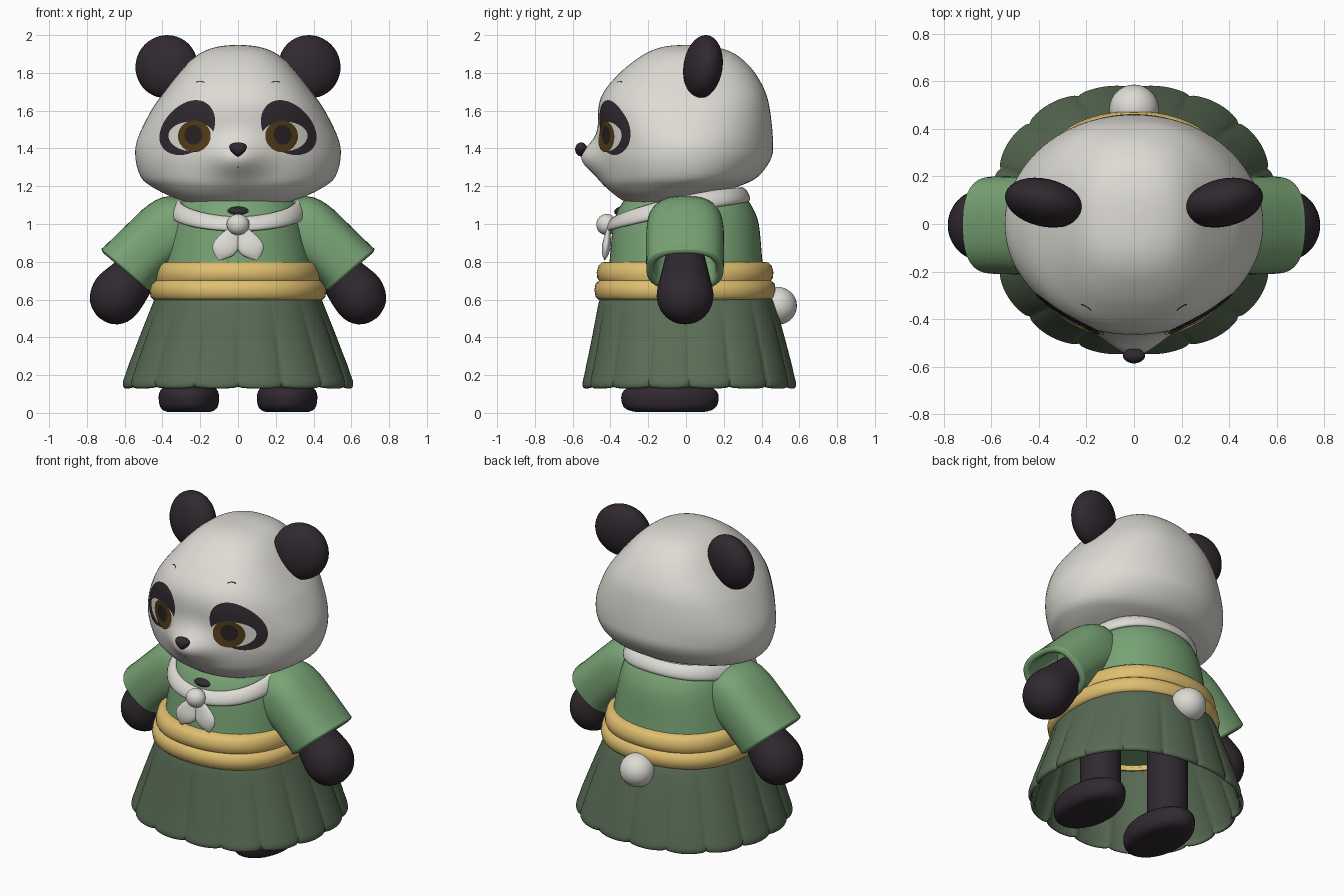
import bpy, bmesh, math
from mathutils import Vector
from mathutils.bvhtree import BVHTree

if "Cube" in bpy.data.objects:
    bpy.data.objects.remove(bpy.data.objects["Cube"])


def material(name, rgb):
    m = bpy.data.materials.new(name)
    m.diffuse_color = (*rgb, 1)
    m.use_nodes = True
    m.node_tree.nodes["Principled BSDF"].inputs["Base Color"].default_value = m.diffuse_color
    return m


WHITE = material("white_fur", (0.73, 0.71, 0.66))
BLACK = material("black_fur", (0.030, 0.022, 0.029))
GREEN = material("shirt_green", (0.19, 0.37, 0.18))
DARK = material("skirt_green", (0.10, 0.15, 0.09))
GOLD = material("sash_gold", (0.74, 0.52, 0.16))
BROWN = material("iris_brown", (0.085, 0.045, 0.009))
PUPIL = material("pupil_dark", (0.024, 0.016, 0.019))


def finish(name, bm, mat, angle=50, recalc=True):
    if recalc:
        bmesh.ops.recalc_face_normals(bm, faces=bm.faces)
    me = bpy.data.meshes.new(name)
    bm.to_mesh(me)
    bm.free()
    me.materials.append(mat)
    me.shade_smooth()
    me.set_sharp_from_angle(angle=math.radians(angle))
    ob = bpy.data.objects.new(name, me)
    bpy.context.collection.objects.link(ob)
    return ob


def loft(name, rings, mat, caps=True, cyclic=False, angle=50):
    """Skin a list of closed rings."""
    bm = bmesh.new()
    vs = [[bm.verts.new(p) for p in r] for r in rings]
    n = len(rings[0])
    for a, b in list(zip(vs, vs[1:])) + ([(vs[-1], vs[0])] if cyclic else []):
        for i in range(n):
            j = (i + 1) % n
            bm.faces.new((a[i], a[j], b[j], b[i]))
    if caps and not cyclic:
        bm.faces.new(vs[0])
        bm.faces.new(vs[-1])
    return finish(name, bm, mat, angle)


def oval(c, u, v, n=32, square=0.0):
    """Ellipse ring; square pushes the diagonals outward."""
    c, u, v = Vector(c), Vector(u), Vector(v)
    ring = []
    for i in range(n):
        t = 2 * math.pi * i / n
        ring.append(c + (u * math.cos(t) + v * math.sin(t)) * (1 + square * math.sin(2 * t) ** 2))
    return ring


def flat_ring(x, y, z, rx, ry, n=48, square=0.0):
    return oval((x, y, z), (rx, 0, 0), (0, ry, 0), n, square)


def smooth(rows, steps):
    """Catmull-Rom interpolation of table rows."""
    out = []
    for i in range(len(rows) - 1):
        p0, p1, p2, p3 = (rows[min(max(k, 0), len(rows) - 1)] for k in (i - 1, i, i + 1, i + 2))
        for s in range(steps):
            t = s / steps
            out.append([b + 0.5 * t * (c - a + t * (2 * a - 5 * b + 4 * c - d + t * (3 * (b - c) + d - a)))
                        for a, b, c, d in zip(p0, p1, p2, p3)])
    return out + [list(rows[-1])]


def ball(name, loc, radii, mat, rot=(0, 0, 0), flare=0.0):
    bm = bmesh.new()
    bmesh.ops.create_uvsphere(bm, u_segments=32, v_segments=20, radius=1)
    for v in bm.verts:
        v.co.x *= 1 + flare * v.co.z
    ob = finish(name, bm, mat)
    ob.location, ob.scale, ob.rotation_euler = loc, radii, rot
    return ob


# Head: z, half width, front y, back y, middle y
HEAD = [(1.078, 0.03, -0.22, -0.17, -0.2), (1.09, 0.16, -0.27, -0.10, -0.18), (1.11, 0.25, -0.31, -0.03, -0.15),
        (1.15, 0.365, -0.37, 0.12, -0.10), (1.20, 0.46, -0.42, 0.28, -0.03), (1.25, 0.515, -0.44, 0.38, 0),
        (1.35, 0.543, -0.455, 0.452, 0), (1.45, 0.532, -0.455, 0.46, 0), (1.6, 0.46, -0.465, 0.445, 0),
        (1.7, 0.39, -0.435, 0.42, 0), (1.8, 0.31, -0.35, 0.365, 0), (1.87, 0.245, -0.265, 0.30, 0.01),
        (1.915, 0.18, -0.19, 0.23, 0.02), (1.94, 0.10, -0.11, 0.14, 0.02), (1.948, 0.02, -0.02, 0.05, 0.02)]
rings = []
for z, w, f, b, m in smooth(HEAD, 5):
    ring = []
    power = 2 / (2 + 0.4 * min(max((z - 1.4) / 0.3, 0), 1))
    for i in range(96):
        t = 2 * math.pi * i / 96
        s, c = (math.copysign(abs(k) ** power, k) for k in (math.sin(t), math.cos(t)))
        x = w * s
        y = m + (f - m) * c if c > 0 else m - (b - m) * c
        if c > 0:  # muzzle bump
            y -= 0.10 * c * math.exp(-(x / 0.145) ** 2 - ((z - 1.35) / 0.10) ** 2)
        ring.append(Vector((x, y, z)))
    rings.append(ring)
head = loft("head", rings, WHITE)
tree = BVHTree.FromPolygons([v.co for v in head.data.vertices], [tuple(p.vertices) for p in head.data.polygons])


def decal(name, outline, centre, mat, lift, rings=8):
    """Thin plate hugging the face, from a front outline around a centre."""
    bm = bmesh.new()

    def put(x, z):
        hit, nor, _, _ = tree.ray_cast(Vector((x, -2, z)), Vector((0, 1, 0)))
        if nor.y > 0:
            nor = -nor
        return bm.verts.new(hit + nor * lift)
    mid = put(*centre)
    prev = None
    for k in range(1, rings + 1):
        s = k / rings
        cur = [put(centre[0] + (x - centre[0]) * s, centre[1] + (z - centre[1]) * s) for x, z in outline]
        for i in range(len(cur)):
            j = (i + 1) % len(cur)
            bm.faces.new((prev[i], cur[i], cur[j], prev[j]) if prev else (mid, cur[i], cur[j]))
        prev = cur
    bm.normal_update()
    if sum(f.normal.y for f in bm.faces) > 0:
        bmesh.ops.reverse_faces(bm, faces=bm.faces)
    return finish(name, bm, mat, 60, False)


def egg(side, x, z, rx, rz, shear=0, taper=0, top=1, n=40):
    pts = []
    for i in range(n):
        t = 2 * math.pi * i / n
        dz = math.sin(t) * rz * (top if math.sin(t) > 0 else 1)
        pts.append((side * (x + rx * (1 - taper * math.sin(t)) * math.cos(t) - shear * dz), z + dz))
    return pts


# Face and ears
for s, tag in ((-1, "left"), (1, "right")):
    decal(tag + "_eye_patch", egg(s, 0.264, 1.51, 0.140, 0.145, 0.3, 0.08), (s * 0.264, 1.51), BLACK, 0.003)
    decal(tag + "_eye_white", egg(s, 0.245, 1.468, 0.120, 0.082, 0, 0, 0.9), (s * 0.245, 1.468), WHITE, 0.005)
    decal(tag + "_iris", egg(s, 0.228, 1.466, 0.086, 0.086, 0, 0, 0.95), (s * 0.228, 1.466), BROWN, 0.007)
    decal(tag + "_pupil", egg(s, 0.232, 1.472, 0.047, 0.052), (s * 0.232, 1.472), PUPIL, 0.009)
    brow = [(s * (0.2 + 0.022 * a), 1.757 - 0.006 * a * a) for a in (-1, -0.5, 0, 0.5, 1)]
    brow += [(x, z - 0.005) for x, z in reversed(brow)]
    decal(tag + "_brow", brow, (s * 0.2, 1.754), PUPIL, 0.002, 2)
    ball(tag + "_ear", (s * 0.378, 0.09, 1.833), (0.168, 0.099, 0.168),
         BLACK, (math.radians(-8), 0, s * math.radians(13)))
ball("nose", (0, -0.555, 1.395), (0.043, 0.032, 0.037), BLACK, (0, 0, 0), 0.45)
decal("mouth", egg(1, 0, 1.302, 0.006, 0.003, n=12), (0, 1.302), PUPIL, 0.002, 2)

# Torso and neck
TORSO = [(0.63, 0.42, 0.43), (0.8, 0.40, 0.405), (1.0, 0.36, 0.385), (1.1, 0.325, 0.345), (1.17, 0.26, 0.29)]
loft("shirt", [flat_ring(0, 0, z, a, b, 48, 0.035) for z, a, b in smooth(TORSO, 4)], GREEN)
ball("neck", (0, -0.29, 1.065), (0.088, 0.09, 0.036), BLACK)

# Sash: two soft rolls with an inner wall
SASH = [(0.60, 0.41, 0.42), (0.597, 0.445, 0.455), (0.615, 0.463, 0.474), (0.65, 0.468, 0.48), (0.685, 0.46, 0.474),
        (0.70, 0.437, 0.455), (0.715, 0.44, 0.465), (0.745, 0.44, 0.468), (0.78, 0.43, 0.458), (0.797, 0.41, 0.44),
        (0.80, 0.385, 0.39)]
loft("sash", [flat_ring(0, -0.005, z, a, b, 64, 0.045) for z, a, b in SASH], GOLD, cyclic=True)

# Pleated skirt: height, half width, half depth, pleat strength
SKIRT = [(0.63, 0.43, 0.44, 0), (0.59, 0.448, 0.465, 0.2), (0.45, 0.505, 0.50, 0.6), (0.3, 0.563, 0.535, 0.9),
         (0.2, 0.603, 0.56, 1), (0.165, 0.612, 0.567, 1), (0.145, 0.608, 0.564, 1), (0.138, 0.595, 0.552, 1)]
rings = []
for z, a, b, p in smooth(SKIRT, 3):
    ring = []
    for i in range(256):
        t = 2 * math.pi * i / 256
        bump = abs(math.sin(8 * t)) ** 0.5
        k = (1 + p * 0.03 * (bump - 0.85)) * (1 + 0.04 * math.sin(2 * t) ** 2)
        drop = -0.010 * bump * p if z < 0.25 else 0
        ring.append(Vector((a * k * math.sin(t), 0.017 * p - b * k * math.cos(t), z + drop)))
    rings.append(ring)
skirt = loft("skirt", rings, DARK, caps=False)
thick = skirt.modifiers.new("cloth_thickness", "SOLIDIFY")
thick.thickness, thick.offset = 0.022, -1

# Sleeves, arms, legs and feet: sleeve rows are top x,z, bottom x,z and half depth
SLEEVE = [(0.18, 1.12, 0.10, 0.92, 0.13), (0.36, 1.148, 0.20, 0.85, 0.19), (0.47, 1.105, 0.30, 0.80, 0.205),
          (0.58, 1.005, 0.38, 0.74, 0.207), (0.70, 0.888, 0.452, 0.668, 0.205), (0.722, 0.866, 0.466, 0.646, 0.2),
          (0.695, 0.845, 0.49, 0.667, 0.165), (0.60, 0.93, 0.42, 0.75, 0.16), (0.5, 1.0, 0.36, 0.83, 0.13)]
ARM = [(0.44, 0.86, 0.09), (0.50, 0.785, 0.108), (0.57, 0.70, 0.128), (0.61, 0.655, 0.139), (0.645, 0.615, 0.143),
       (0.68, 0.573, 0.131), (0.71, 0.54, 0.103), (0.731, 0.518, 0.062), (0.741, 0.509, 0.01)]
FOOT = [(0.006, 0.72), (0.014, 0.85), (0.035, 0.96), (0.075, 1.0), (0.105, 0.98), (0.13, 0.88), (0.145, 0.6)]
LEAF = [(0.015, 0.985, 0.02), (0.045, 0.93, 0.05), (0.066, 0.88, 0.066), (0.083, 0.84, 0.048), (0.10, 0.808, 0.003)]
for s, tag in ((-1, "left"), (1, "right")):
    rings = []
    for x1, z1, x2, z2, d in smooth(SLEEVE, 3):
        rings.append(oval((s * (x1 + x2) / 2, -0.005, (z1 + z2) / 2),
                          (s * (x1 - x2) / 2, 0, (z1 - z2) / 2), (0, d, 0), 40, 0.08))
    loft(tag + "_sleeve", rings, GREEN, angle=60)
    loft(tag + "_arm", [oval((s * x, -0.005, z), (s * 0.72 * r, 0, 0.69 * r), (0, r * 1.05, 0))
                        for x, z, r in smooth(ARM, 2)], BLACK)
    loft(tag + "_leg", [flat_ring(s * 0.25, 0.0, z, 0.118, 0.118, 32) for z in (0.08, 0.4, 0.66)], BLACK)
    loft(tag + "_foot", [flat_ring(s * 0.26, -0.085, z, 0.16 * k, 0.258 * k, 40)
                         for z, k in smooth(FOOT, 2)], BLACK)
    loft(tag + "_scarf_end", [oval((s * x, -0.41 - (0.98 - z) * 0.12, z), (r, 0, 0.25 * s * r), (0, 0.35 * r, 0))
                              for x, z, r in smooth(LEAF, 4)], WHITE)

# Neckerchief band sloping down to a knot, and the tail
rings = []
for i in range(64):
    t = 2 * math.pi * i / 64
    out = Vector((math.sin(t), -math.cos(t), 0))
    k = 1 + 0.05 * math.sin(2 * t) ** 2
    c = Vector((0.337 * k * out.x, -0.04 + 0.35 * k * out.y,
                1.078 - 0.078 * math.cos(t) + 0.02 * math.sin(t) ** 2))
    rings.append(oval(c, out * 0.024, Vector((0, 0, 0.039 + 0.008 * math.sin(t) ** 2)) - out * 0.016, 16))
loft("neckerchief", rings, WHITE, cyclic=True)
ball("knot", (0, -0.42, 0.997), (0.06, 0.055, 0.056), WHITE)
ball("tail", (0, 0.485, 0.567), (0.104, 0.102, 0.1), WHITE)
